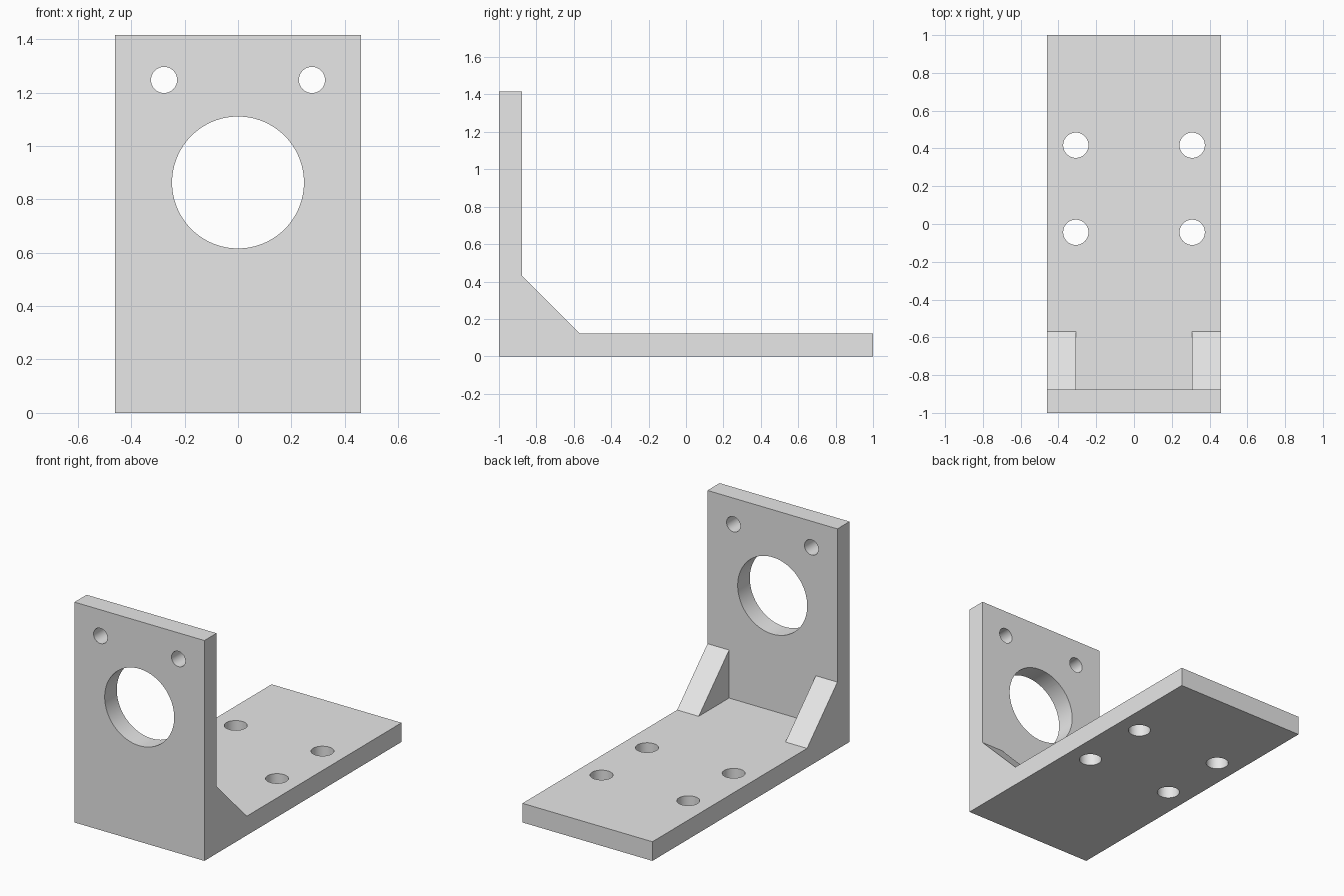
import bpy
import bmesh
from math import radians
from mathutils import Matrix, Vector

cube = bpy.data.objects.get("Cube")
if cube:
    bpy.data.objects.remove(cube, do_unlink=True)

# Main dimensions
HALF_W, HEIGHT, THICK = 0.4615, 1.415, 0.123
GUSSET, GUSSET_IN = 0.308, 0.308
BACK = -1 + THICK

grey = bpy.data.materials.new("light grey")
grey.use_nodes = True
colour = (0.8, 0.8, 0.8, 1)
grey.diffuse_color = colour
grey.node_tree.nodes["Principled BSDF"].inputs["Base Color"].default_value = colour


def make_object(name, bm):
    mesh = bpy.data.meshes.new(name)
    bmesh.ops.recalc_face_normals(bm, faces=bm.faces)
    bm.to_mesh(mesh)
    bm.free()
    mesh.materials.append(grey)
    obj = bpy.data.objects.new(name, mesh)
    bpy.context.collection.objects.link(obj)
    return obj


# Side profile as (y, z); the middle bay keeps the inner corner open
foot, corner, top = (BACK + GUSSET, THICK), (BACK, THICK), (BACK, THICK + GUSSET)
start = [(-1, 0), (1, 0), (1, THICK), foot]
end = [top, (BACK, HEIGHT), (-1, HEIGHT)]
solid = start + end
hollow = start + [corner] + end

bm = bmesh.new()


def face(points):
    bm.faces.new([bm.verts.new(p) for p in points])


def bay(x0, x1, profile):
    for a, b in zip(profile, profile[1:] + profile[:1]):
        face([(x0, *a), (x1, *a), (x1, *b), (x0, *b)])


# Bracket: two gusseted sides around an open middle
bay(-GUSSET_IN, GUSSET_IN, hollow)
for s in (-1, 1):
    bay(s * GUSSET_IN, s * HALF_W, solid)
    face([(s * HALF_W, *p) for p in solid])
    face([(s * GUSSET_IN, *p) for p in (foot, corner, top)])
bmesh.ops.remove_doubles(bm, verts=bm.verts, dist=0.0001)
bmesh.ops.recalc_face_normals(bm, faces=bm.faces)
bmesh.ops.dissolve_limit(bm, angle_limit=radians(1), verts=bm.verts, edges=bm.edges)
bracket = make_object("angle_bracket", bm)

# Hole cutters: one large bore, two upper holes, four base holes
bm = bmesh.new()


def hole(centre, radius, axis, segments):
    turn = Vector((0, 0, 1)).rotation_difference(Vector(axis)).to_matrix().to_4x4()
    bmesh.ops.create_cone(bm, cap_ends=True, segments=segments, radius1=radius,
                          radius2=radius, depth=THICK * 2,
                          matrix=Matrix.Translation(centre) @ turn)


wall_y, base_z = -1 + THICK / 2, THICK / 2
hole((0, wall_y, 0.863), 0.247, (0, 1, 0), 96)
for s in (-1, 1):
    hole((s * 0.277, wall_y, 1.247), 0.049, (0, 1, 0), 48)
    for y in (-0.044, 0.417):
        hole((s * 0.308, y, base_z), 0.067, (0, 0, 1), 48)
cutter = make_object("hole_cutter", bm)
cutter.hide_render = True

# Cut the holes
cut = bracket.modifiers.new("holes", "BOOLEAN")
cut.operation = "DIFFERENCE"
cut.solver = "EXACT"
cut.object = cutter
bpy.ops.object.select_all(action="DESELECT")
bracket.select_set(True)
bpy.context.view_layer.objects.active = bracket
bpy.ops.object.modifier_apply(modifier=cut.name)
bpy.data.objects.remove(cutter, do_unlink=True)

bpy.ops.object.shade_smooth_by_angle(angle=radians(30))
